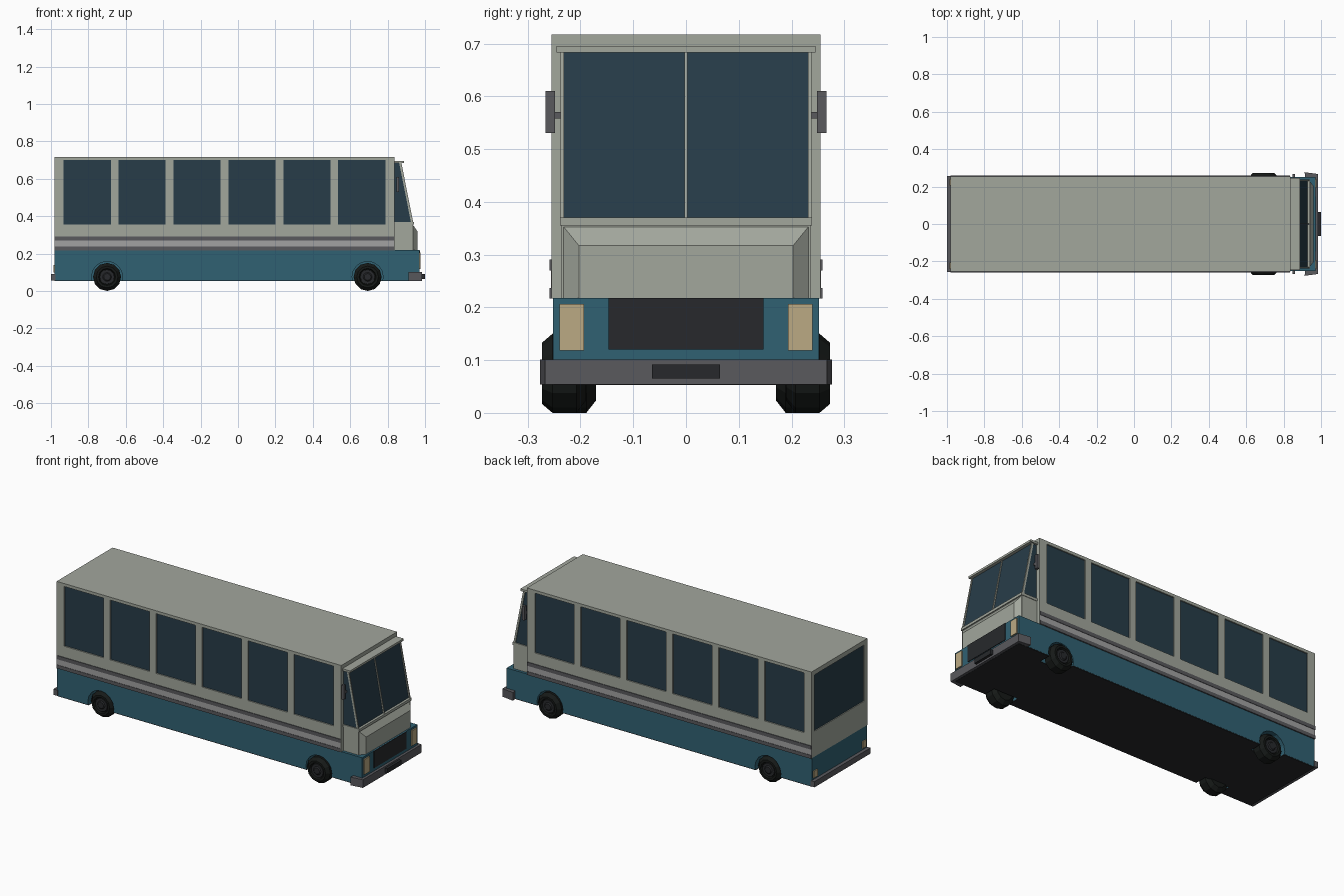
import bpy, bmesh, math
from mathutils import Vector

if "Cube" in bpy.data.objects:
    bpy.data.objects.remove(bpy.data.objects["Cube"])


def material(name, rgb):
    m = bpy.data.materials.new(name)
    m.diffuse_color = (*rgb, 1)
    m.use_nodes = True
    m.node_tree.nodes["Principled BSDF"].inputs["Base Color"].default_value = m.diffuse_color
    return m


CREAM = material("pale_grey_paint", (0.36, 0.385, 0.335))
BAND = material("band_grey", (0.36, 0.36, 0.36))
BLUE = material("blue_paint", (0.03, 0.12, 0.17))
GLASS = material("dark_glass", (0.02, 0.045, 0.065))
TRIM = material("dark_trim", (0.1, 0.1, 0.11))
BLACK = material("black", (0.02, 0.022, 0.025))
TYRE = material("rubber", (0.008, 0.01, 0.009))
LAMP = material("lamp", (0.5, 0.4, 0.23))


def finish(name, bm, mat=None):
    bmesh.ops.recalc_face_normals(bm, faces=bm.faces)
    me = bpy.data.meshes.new(name)
    bm.to_mesh(me)
    bm.free()
    ob = bpy.data.objects.new(name, me)
    bpy.context.collection.objects.link(ob)
    if mat:
        me.materials.append(mat)
    return ob


def add_prism(bm, pts, axis, a, b):
    """Extrude a 2D outline along 'y' (outline in xz) or 'z' (outline in xy)."""
    place = (lambda p, t: (p[0], t, p[1])) if axis == 'y' else (lambda p, t: (p[0], p[1], t))
    lo = [bm.verts.new(place(p, a)) for p in pts]
    hi = [bm.verts.new(place(p, b)) for p in pts]
    bm.faces.new(lo)
    bm.faces.new(hi[::-1])
    for i in range(len(pts)):
        j = (i + 1) % len(pts)
        bm.faces.new((lo[i], lo[j], hi[j], hi[i]))


def prism(name, pts, axis, a, b, mat=None):
    bm = bmesh.new()
    add_prism(bm, pts, axis, a, b)
    return finish(name, bm, mat)


def rect(x0, x1, z0, z1):
    return [(x0, z0), (x1, z0), (x1, z1), (x0, z1)]


def box(name, x, y, z, mat=None):
    return prism(name, rect(*x, *z), 'y', *y, mat)


def cut(target, cutter):
    cutter.hide_render = True
    cutter.hide_set(True)
    mod = target.modifiers.new("cut", 'BOOLEAN')
    mod.object = cutter
    mod.solver = 'EXACT'


def circle(cx, cz, r, n=16):
    return [(cx + r * math.cos(2 * math.pi * i / n), cz + r * math.sin(2 * math.pi * i / n)) for i in range(n)]


# Upper body with recessed window openings
body = box("upper_body", (-0.98, 0.838), (-0.255, 0.255), (0.217, 0.717), CREAM)
bm = bmesh.new()
for i in range(6):
    x0 = -0.932 + i * 0.2935
    for s in (-1, 1):
        add_prism(bm, rect(x0, x0 + 0.252, 0.355, 0.70), 'y', s * 0.247, s * 0.3)
        box("side_window", (x0, x0 + 0.252), (s * 0.24, s * 0.248), (0.355, 0.70), GLASS)
add_prism(bm, rect(-1.1, -0.974, 0.365, 0.69), 'y', -0.225, 0.225)
cut(body, finish("window_cutter", bm))
box("rear_window", (-0.975, -0.965), (-0.225, 0.225), (0.365, 0.69), GLASS)

# Side stripes
for s in (-1, 1):
    for z in ((0.217, 0.237), (0.27, 0.291)):
        box("side_stripe", (-0.98, 0.835), (s * 0.25, s * 0.2585), z, TRIM)
    box("side_band", (-0.98, 0.835), (s * 0.25, s * 0.2562), (0.237, 0.27), BAND)

# Lower body with wheel arches, and floor
lower = box("lower_body", (-0.98, 0.97), (-0.252, 0.252), (0.057, 0.218), BLUE)
floor = box("floor", (-0.98, 0.97), (-0.251, 0.251), (0.053, 0.058), BLACK)
bm = bmesh.new()
for x in (-0.70, 0.693):
    for s in (-1, 1):
        add_prism(bm, circle(x, 0.075, 0.083), 'y', s * 0.18, s * 0.3)
arches = finish("arch_cutter", bm)
cut(lower, arches)
cut(floor, arches)

# Cab: glass wedge, roof visor, pillars and sill
prism("cab_glass", [(0.83, 0.36), (0.93, 0.36), (0.868, 0.688), (0.83, 0.688)], 'y', -0.233, 0.233, GLASS)
box("cab_visor", (0.83, 0.887), (-0.245, 0.245), (0.683, 0.695), CREAM)
front_strip = [(0.926, 0.36), (0.938, 0.36), (0.873, 0.688), (0.861, 0.688)]
for s in (-1, 1):
    prism("windscreen_pillar", front_strip, 'y', s * 0.231, s * 0.238, CREAM)
prism("windscreen_divider", front_strip, 'y', -0.003, 0.003, CREAM)
box("windscreen_sill", (0.83, 0.942), (-0.239, 0.239), (0.355, 0.37), CREAM)

# Nose with a chamfered front panel
box("nose", (0.83, 0.936), (-0.236, 0.236), (0.217, 0.357), CREAM)
bm = bmesh.new()
back = [bm.verts.new((0.935, y, z)) for y, z in ((-0.233, 0.217), (0.233, 0.217), (0.233, 0.354), (-0.233, 0.354))]
front = [bm.verts.new((0.961, y, z)) for y, z in ((-0.203, 0.217), (0.203, 0.217), (0.203, 0.317), (-0.203, 0.317))]
bm.faces.new(back)
bm.faces.new(front)
for i in range(4):
    j = (i + 1) % 4
    bm.faces.new((back[i], back[j], front[j], front[i]))
finish("nose_panel", bm, CREAM)

# Grille, lamps and mirrors
box("grille", (0.95, 0.974), (-0.147, 0.147), (0.12, 0.2175), BLACK)
for s in (-1, 1):
    box("headlight", (0.95, 0.977), (s * 0.193, s * 0.24), (0.118, 0.206), LAMP)
    box("tail_lamp", (-0.986, -0.97), (s * 0.205, s * 0.24), (0.1, 0.14), LAMP)
    box("mirror_arm", (0.85, 0.858), (s * 0.23, s * 0.255), (0.558, 0.57), TRIM)
    box("mirror", (0.847, 0.862), (s * 0.248, s * 0.266), (0.53, 0.61), TRIM)

# Bumpers: front one wraps the corners
prism("front_bumper", [(0.965, -0.25), (0.915, -0.25), (0.912, -0.277), (0.985, -0.267),
                       (0.985, 0.267), (0.912, 0.277), (0.915, 0.25), (0.965, 0.25)], 'z', 0.054, 0.101, TRIM)
box("front_plate", (0.98, 1.0), (-0.064, 0.064), (0.065, 0.092), BLACK)
box("rear_bumper", (-1.0, -0.975), (-0.256, 0.256), (0.057, 0.09), TRIM)


# Wheels: lathed low-sided tyre with dished hub
def lathe(name, profile, x, s, mat, n=12):
    bm = bmesh.new()
    rings = []
    for r, y in profile:
        rings.append([bm.verts.new((px, s * y, pz)) for px, pz in
                      circle(x, 0.075, r, n)])
    for a, b in zip(rings, rings[1:]):
        for i in range(n):
            j = (i + 1) % n
            bm.faces.new((a[i], a[j], b[j], b[i]))
    bm.faces.new(rings[0])
    bm.faces.new(rings[-1])
    return finish(name, bm, mat)


for x, out in ((-0.70, 0.254), (0.693, 0.273)):
    for s in (-1, 1):
        lathe("tyre", [(0.052, out - 0.083), (0.075, out - 0.065), (0.075, out - 0.02),
                       (0.058, out), (0.046, out), (0.042, out - 0.012)], x, s, TYRE)
        lathe("hub", [(0.04, out - 0.02), (0.038, out - 0.006), (0.024, out - 0.006),
                      (0.018, out - 0.001)], x, s, BLACK)
